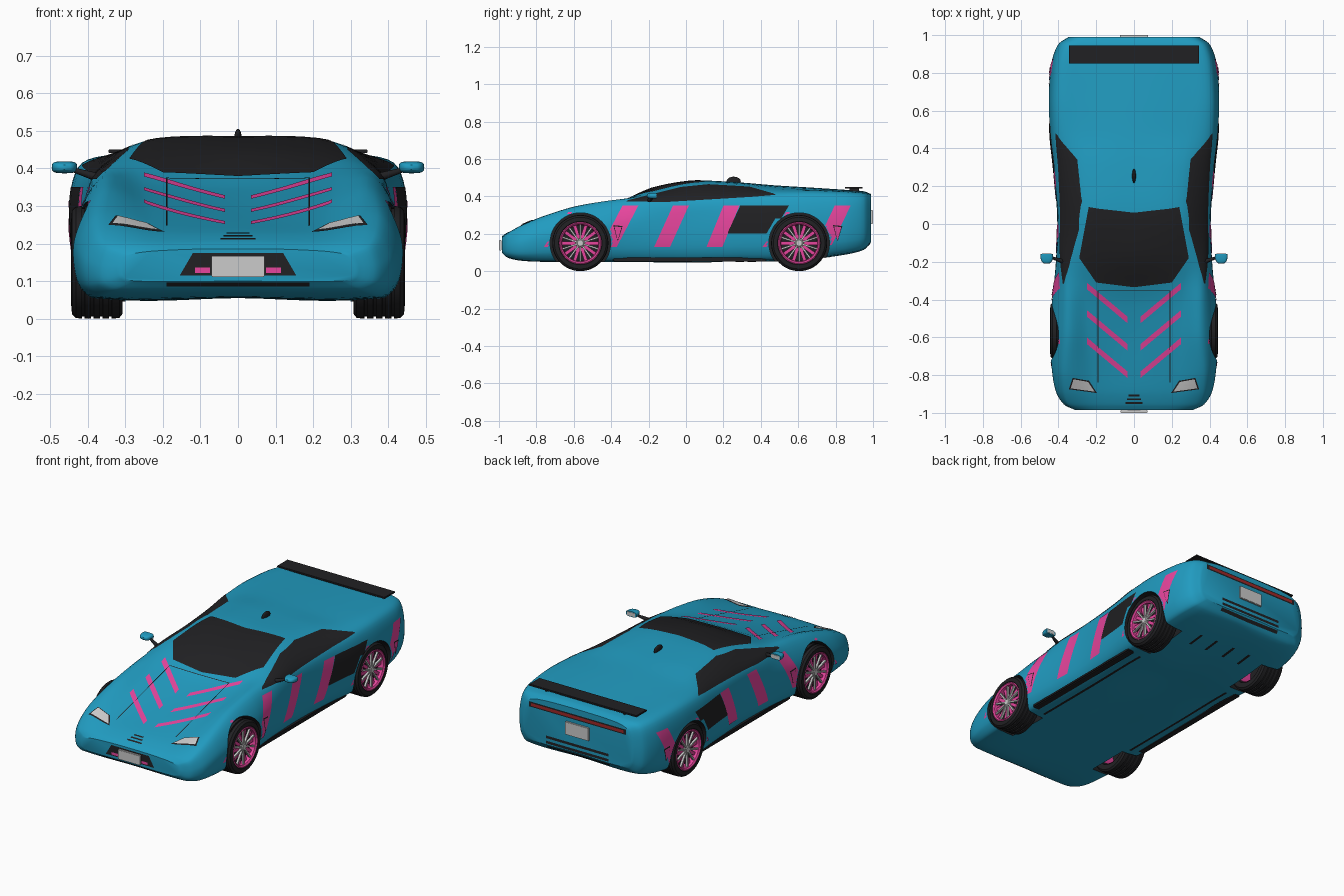
import bpy, bmesh, math
from mathutils import Vector, Matrix
from mathutils.bvhtree import BVHTree

if "Cube" in bpy.data.objects:
    bpy.data.objects.remove(bpy.data.objects["Cube"])

def material(name, r, g, b):
    m = bpy.data.materials.new(name)
    m.diffuse_color = (r, g, b, 1)
    m.use_nodes = True
    m.node_tree.nodes["Principled BSDF"].inputs["Base Color"].default_value = m.diffuse_color
    return m

BLUE = material("blue_paint", .015, .33, .53)
BLACK = material("black_trim", .015, .015, .017)
PINK = material("pink_accent", .8, .06, .34)
SILVER = material("silver", .6, .6, .62)
RED = material("red_lamp", .35, .02, .02)
WHEELS = [(-.565, .15), (.605, .15)]

def make(name, bm, mat, smooth=True):
    me = bpy.data.meshes.new(name)
    bm.to_mesh(me)
    bm.free()
    ob = bpy.data.objects.new(name, me)
    bpy.context.collection.objects.link(ob)
    me.materials.append(mat)
    if smooth:
        bpy.ops.object.select_all(action='DESELECT')
        ob.select_set(True)
        bpy.context.view_layer.objects.active = ob
        bpy.ops.object.shade_smooth_by_angle(angle=math.radians(35))
    return ob

def curve(p, n, closed=False):
    """Hermite curve through points, tangents limited by each span's length."""
    N, out = len(p), []
    at = lambda j: p[j % N] if closed else p[max(0, min(N - 1, j))]
    for i in range(N if closed else N - 1):
        a, b, c, d = (at(i + j) for j in (-1, 0, 1, 2))
        L = (c - b).length * .85
        ta, tb = (c - a).normalized() * L, (d - b).normalized() * L
        for k in range(n):
            t = k / n
            out.append(b * (2*t**3 - 3*t*t + 1) + ta * (t**3 - 2*t*t + t)
                       + c * (3*t*t - 2*t**3) + tb * (t**3 - t*t))
    return out if closed else out + [p[-1]]

# body stations: y, floor z, max half width, its z, shoulder x, z, roof edge x, z, centre z
STATIONS = [
    (-.985, .10, .31, .14, .29, .17, .17, .183, .186),
    (-.955, .075, .37, .145, .345, .195, .19, .203, .206),
    (-.89, .06, .41, .165, .365, .235, .21, .23, .231),
    (-.78, .055, .43, .20, .37, .285, .22, .262, .257),
    (-.60, .055, .44, .23, .36, .342, .24, .312, .297),
    (-.42, .055, .43, .26, .36, .372, .25, .355, .345),
    (-.32, .055, .42, .27, .365, .38, .26, .383, .383),
    (-.18, .055, .41, .28, .38, .385, .28, .425, .445),
    (.04, .055, .405, .285, .385, .385, .255, .469, .483),
    (.30, .06, .425, .30, .395, .40, .26, .463, .473),
    (.47, .06, .443, .31, .41, .41, .28, .445, .459),
    (.65, .07, .45, .31, .415, .415, .29, .437, .448),
    (.85, .095, .435, .31, .40, .41, .29, .428, .435),
    (.95, .12, .40, .30, .37, .40, .27, .42, .427),
    (.99, .16, .345, .29, .32, .38, .25, .405, .412)]

def ring(s):
    y, zb, wm, zm, ws, zs, wr, zr, zc = s
    half = [(wm * .88, zb), (wm * .985, zb + .3 * (zm - zb)), (wm, zm), (ws, zs), (wr, zr)]
    pts = [(0, zb)] + half + [(0, zc)] + [(-x, z) for x, z in reversed(half)]
    return [Vector((x, y, z)) for x, z in pts]

columns = [curve(list(c), 5) for c in zip(*map(ring, STATIONS))]
bm = bmesh.new()
rows = [[bm.verts.new(v) for v in curve(list(r), 6, True)] for r in zip(*columns)]
for a, b in zip(rows, rows[1:]):
    for i in range(len(a)):
        j = (i + 1) % len(a)
        bm.faces.new((a[i], a[j], b[j], b[i]))
bm.faces.new(rows[0])
bm.faces.new(rows[-1])
bmesh.ops.recalc_face_normals(bm, faces=bm.faces)
bm.normal_update()
TREE = BVHTree.FromBMesh(bm)
body = make("body_shell", bm, BLUE, False)

# wheel arches
bm = bmesh.new()
for y, z in WHEELS:
    for s in (1, -1):
        bmesh.ops.create_cone(bm, cap_ends=True, segments=48, radius1=.162, radius2=.162, depth=.3,
                              matrix=Matrix.Translation((s * .435, y, z)) @ Matrix.Rotation(math.pi / 2, 4, 'Y'))
cutter = make("arch_cutter", bm, BLACK, False)
cutter.hide_render = True
mod = body.modifiers.new("arches", 'BOOLEAN')
mod.object, mod.operation, mod.solver, mod.material_mode = cutter, 'DIFFERENCE', 'EXACT', 'TRANSFER'
bpy.context.view_layer.objects.active = body
body.select_set(True)
bpy.ops.object.modifier_apply(modifier="arches")
bpy.data.objects.remove(cutter)
bpy.ops.object.shade_smooth_by_angle(angle=math.radians(35))

# trim panels: strip between two outlines, projected onto the body
RAYS = {'side': lambda u, v, s: ((s * 2, u, v), (-s, 0, 0)), 'top': lambda u, v, s: ((s * u, v, 2), (0, 0, -1)),
        'front': lambda u, v, s: ((s * u, -2, v), (0, 1, 0)), 'back': lambda u, v, s: ((s * u, 2, v), (0, -1, 0)),
        'below': lambda u, v, s: ((s * u, v, -2), (0, 0, 1))}

def panel(name, view, A, B, mat, sides=(1, -1), off=.003, n=20, m=8):
    def walk(P):
        P = [Vector(p) for p in P]
        return [a.lerp(b, k / n) for a, b in zip(P, P[1:]) for k in range(n)] + [P[-1]]
    bm = bmesh.new()
    for s in sides:
        grid = []
        for a, b in zip(walk(A), walk(B)):
            row = []
            for k in range(m + 1):
                u, v = a.lerp(b, k / m)
                o, d = (Vector(q) for q in RAYS[view](u, v, s))
                hit, nor, _, _ = TREE.ray_cast(o, d)
                if hit is None or view == 'side' and any(math.hypot(u - y, v - z) < .163 for y, z in WHEELS):
                    row.append(None)
                else:
                    row.append(bm.verts.new(hit - d * off))
            grid.append(row)
        for r, q in zip(grid, grid[1:]):
            for k in range(m):
                f = (r[k], r[k + 1], q[k + 1], q[k])
                if None not in f:
                    face = bm.faces.new(f)
                    face.normal_update()
                    if face.normal.dot(d) > 0:
                        face.normal_flip()
    bmesh.ops.delete(bm, geom=[v for v in bm.verts if not v.link_faces], context='VERTS')
    return make(name, bm, mat)

def rect(name, view, x0, x1, y0, y1, mat, **kw):
    panel(name, view, [(x0, y0), (x1, y0)], [(x0, y1), (x1, y1)], mat, **kw)

# glass
panel("windscreen", 'top', [(0, -.335), (.2, -.31), (.29, -.18)], [(0, .06), (.18, .08), (.24, .09)], BLACK)
panel("side_window", 'side', [(-.32, .372), (-.1, .37), (.2, .388), (.36, .398), (.48, .408)],
      [(-.31, .38), (-.03, .45), (.12, .465), (.34, .452), (.47, .415)], BLACK)
# side stripes, each given as bottom y, bottom z, top y, top z
for i, (y0, z0, y1, z1) in enumerate([(-.455, .13, -.34, .35), (-.17, .13, -.07, .35), (.11, .13, .2, .35),
                                      (.69, .13, .795, .35), (-.76, .13, -.63, .315), (.41, .13, .535, .315)]):
    panel(f"side_stripe_{i}", 'side', [(y0, z0), (y1, z1)], [(y0 + .085, z0), (y1 + .085, z1)], PINK)
panel("side_intake", 'side', [(.22, .2), (.29, .35)], [(.46, .2), (.55, .35)], BLACK)
for i, y in enumerate((-.365, .81)):
    for nm, e, mat, off in (("border", .006, BLACK, .004), ("marker", 0, PINK, .006)):
        panel(f"side_{nm}_{i}", 'side', [(y - .018 - e, .24 + e), (y + .02 + e, .235 + e)],
              [(y - .002, .17 - e), (y + .002, .17 - e)], mat, off=off)
# bonnet stripes, seams and vents
for i in range(3):
    y = -.31 - .145 * i
    panel(f"bonnet_stripe_{i}", 'top', [(.035, y - .18), (.25, y)], [(.035, y - .215), (.25, y - .035)], PINK)
rect("bonnet_seam_long", 'top', .188, .192, -.84, -.352, BLACK, m=1)
rect("bonnet_seam_cross", 'top', -.19, .19, -.356, -.352, BLACK, sides=(1,), m=1)
for i in range(3):
    w = .03 + .008 * i
    rect(f"nose_vent_{i}", 'top', -w, w, -.912 - .02 * i, -.903 - .02 * i, BLACK, sides=(1,))
# headlights
panel("headlight_frame", 'top', [(.196, -.895), (.345, -.875)], [(.238, -.83), (.325, -.815)], BLACK)
panel("headlight", 'top', [(.208, -.888), (.335, -.87)], [(.243, -.836), (.32, -.822)], SILVER, off=.006)
# front and rear fittings
panel("grille", 'front', [(-.155, .115), (.155, .115)], [(-.12, .175), (.12, .175)], BLACK, sides=(1,))
rect("lower_grille", 'front', -.19, .19, .085, .096, BLACK, sides=(1,))
rect("fog_lamp", 'front', .075, .115, .122, .136, PINK, off=.006)
rect("tail_strip", 'back', -.31, .31, .35, .38, BLACK, sides=(1,))
rect("tail_light", 'back', -.295, .295, .357, .373, RED, sides=(1,), off=.005)
for i in range(3):
    rect(f"rear_slat_{i}", 'back', -.2, .2, .135 + .03 * i, .15 + .03 * i, BLACK, sides=(1,))
for x in (.06, .17):
    rect("floor_slat", 'below', x - .008, x + .008, .68, .78, BLACK)
rect("floor_strip", 'below', .30, .315, -.4, .42, BLACK)

def box(name, c, size, mat, bevel=.002):
    bm = bmesh.new()
    bmesh.ops.create_cube(bm, size=1, matrix=Matrix.Translation(c) @ Matrix.Diagonal((*size, 1)))
    bmesh.ops.bevel(bm, geom=bm.edges[:], offset=bevel, segments=2, affect='EDGES')
    return make(name, bm, mat)

box("front_plate", (0, -.993, .139), (.142, .014, .056), SILVER)
box("rear_plate", (0, .994, .29), (.15, .012, .075), SILVER)
box("rear_spoiler", (0, .897, .446), (.69, .095, .01), BLACK).rotation_euler = (0, 0, 0)
for s in (1, -1):
    box("spoiler_mount", (s * .25, .9, .435), (.012, .05, .022), BLACK)
    box("side_skirt", (s * .375, .02, .062), (.045, .82, .022), BLACK, .006)

# roof fin
def ball(name, c, r, mat, cut=None):
    bm = bmesh.new()
    bmesh.ops.create_uvsphere(bm, u_segments=24, v_segments=14, radius=1)
    for v in bm.verts:
        if cut is not None:
            v.co.x, v.co.z = (math.copysign(abs(q) ** .6, q) for q in (v.co.x, v.co.z))
            v.co.y = min(v.co.y, cut)
        v.co = Vector(c) + Vector(p * q for p, q in zip(v.co, r))
    return make(name, bm, mat)

ball("roof_fin", (0, .255, .48), (.01, .038, .025), BLACK)

# door mirrors
for s in (1, -1):
    ball("mirror_housing", (s * .462, -.165, .403), (.034, .045, .016), BLUE, .15)
    box("mirror_glass", (s * .462, -.157, .403), (.052, .003, .022), SILVER, .001)
    a, b = Vector((s * .37, -.2, .375)), Vector((s * .445, -.175, .398))
    bm = bmesh.new()
    bmesh.ops.create_cone(bm, cap_ends=True, segments=12, radius1=.012, radius2=.006, depth=(b - a).length,
                          matrix=Matrix.Translation((a + b) / 2) @ (b - a).to_track_quat('Z', 'Y').to_matrix().to_4x4())
    make("mirror_arm", bm, BLACK)

# wheels, lathed about x with the outer face at +x
def lathe(name, profile, mat, n=48):
    bm = bmesh.new()
    vs = [bm.verts.new((x, 0, r)) for r, x in profile]
    es = [bm.edges.new(p) for p in zip(vs, vs[1:])]
    bmesh.ops.spin(bm, geom=vs + es, axis=(1, 0, 0), cent=(0, 0, 0), angle=math.tau, steps=n)
    bmesh.ops.remove_doubles(bm, verts=bm.verts, dist=1e-5)
    bmesh.ops.recalc_face_normals(bm, faces=bm.faces)
    return make(name, bm, mat)

def spokes(name, count, angle, r0, r1, w, x, mat):
    bm = bmesh.new()
    for i in range(count):
        M = Matrix.Rotation(math.tau * i / count + angle, 4, 'X') @ Matrix.Translation((x, 0, (r0 + r1) / 2))
        bmesh.ops.create_cube(bm, size=1, matrix=M @ Matrix.Diagonal((.012, w, r1 - r0, 1)))
    return make(name, bm, mat, False)

tread = [(.148, -.06)]
for g in (-.036, -.012, .012, .036):
    tread += [(.15, g - .004), (.144, g - .003), (.144, g + .003), (.15, g + .004)]
parts = [lathe("tyre", [(.108, -.065), (.138, -.068)] + tread + [(.148, .056), (.138, .066), (.116, .068), (.108, .06), (.108, -.065)], BLACK),
         lathe("rim", [(.108, .058), (.113, .066), (.108, .068), (.1, .062), (.096, .03), (.1, -.06)], PINK),
         lathe("wheel_disc", [(.1, .03), (0, .03)], BLACK),
         lathe("hub", [(.026, .03), (.024, .056), (.016, .062), (0, .062)], SILVER, 24),
         spokes("silver_spokes", 10, 0, .015, .104, .009, .053, SILVER),
         spokes("pink_spokes", 10, math.pi / 10, .025, .102, .018, .042, PINK)]
for y, z in WHEELS:
    for s in (1, -1):
        for p in parts:
            ob = p.copy()
            ob.location, ob.rotation_euler = (s * .376, y, z), (0, 0, 0 if s > 0 else math.pi)
            bpy.context.collection.objects.link(ob)
for p in parts:
    bpy.data.objects.remove(p)
